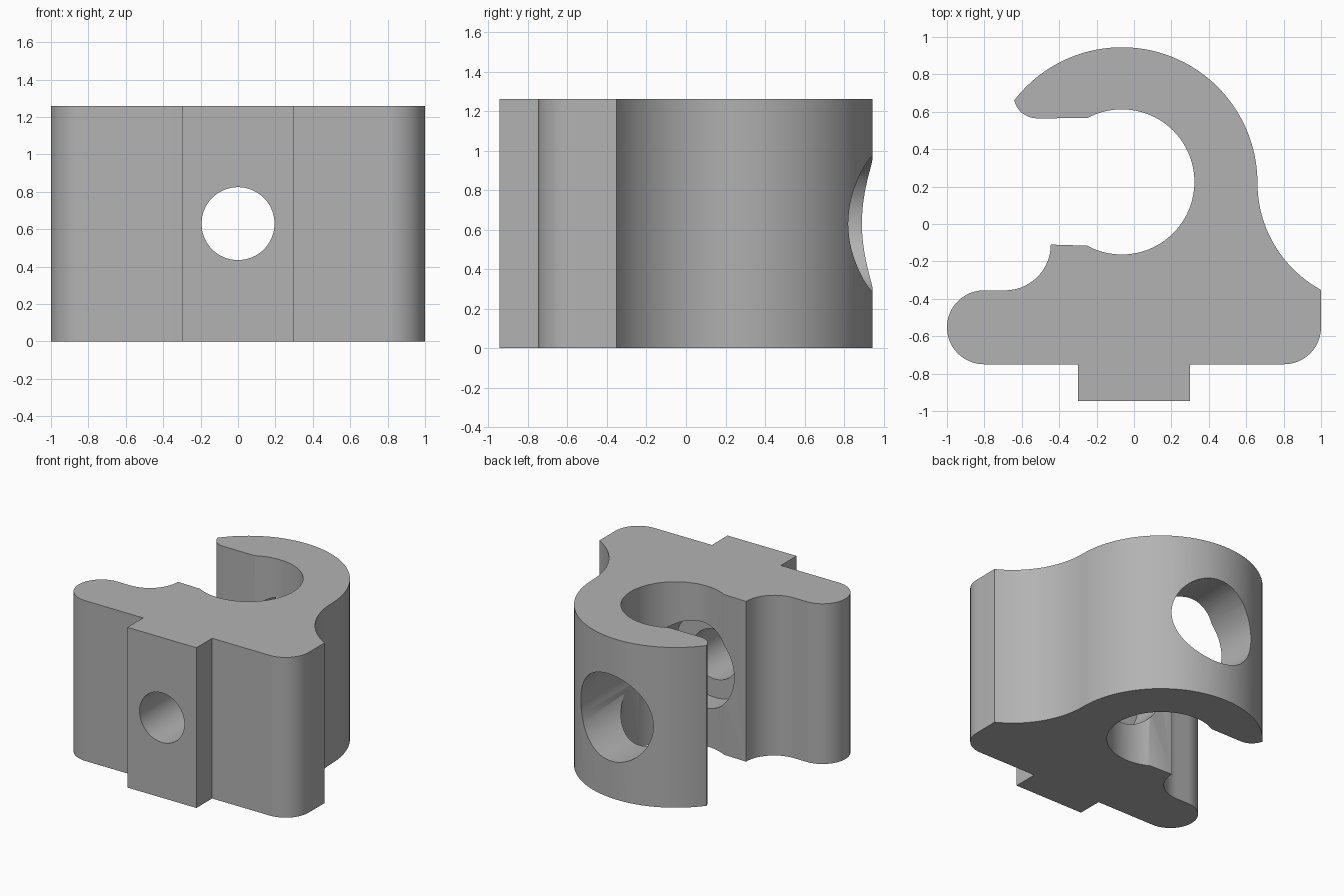
import bpy, bmesh
from math import cos, sin, radians, pi

cube = bpy.data.objects.get("Cube")
if cube:
    bpy.data.objects.remove(cube, do_unlink=True)

HEIGHT = 1.26
grey = bpy.data.materials.new("plain grey")
grey.use_nodes = True
grey.diffuse_color = (0.45, 0.45, 0.45, 1)
grey.node_tree.nodes["Principled BSDF"].inputs["Base Color"].default_value = (0.45, 0.45, 0.45, 1)


def arc(cx, cy, r, start, end, steps):
    angles = [radians(start + (end - start) * i / steps) for i in range(steps + 1)]
    return [(cx + r * cos(a), cy + r * sin(a)) for a in angles]


def make_object(name, bm):
    bmesh.ops.recalc_face_normals(bm, faces=bm.faces)
    mesh = bpy.data.meshes.new(name)
    bm.to_mesh(mesh)
    bm.free()
    mesh.materials.append(grey)
    obj = bpy.data.objects.new(name, mesh)
    bpy.context.collection.objects.link(obj)
    return obj


def drill(target, name, radius, y0, y1):
    # Cylinder along y, subtracted from the target
    bm = bmesh.new()
    bmesh.ops.create_cone(bm, cap_ends=True, segments=64,
                          radius1=radius, radius2=radius, depth=y1 - y0)
    cutter = make_object(name, bm)
    cutter.rotation_euler.x = pi / 2
    cutter.location = (0, (y0 + y1) / 2, HEIGHT / 2)
    cutter.hide_render = True
    mod = target.modifiers.new(name, "BOOLEAN")
    mod.operation = "DIFFERENCE"
    mod.solver = "EXACT"
    mod.object = cutter
    bpy.context.view_layer.objects.active = target
    bpy.ops.object.modifier_apply(modifier=mod.name)
    bpy.data.objects.remove(cutter, do_unlink=True)


# Outline of the clip, counter-clockwise from the front key
outline = [(-0.3, -0.945), (0.3, -0.945), (0.3, -0.75)]
outline += arc(0.8025, -0.5525, 0.1975, -90, 0, 12)          # rounded base corner
outline += arc(1.312, 0.22, 0.652, 241.5, 180, 20)           # flared side
outline += arc(-0.065, 0.22, 0.725, 0, 142.6, 48)[1:]        # outer hook
outline += arc(-0.52, 0.688, 0.123, 193, 270, 10)[1:]        # hook lip
outline += arc(-0.065, 0.225, 0.388, 118.5, -118.5, 64)      # round seat
outline += arc(-0.69, -0.11, 0.245, 0, -90, 14)              # concave shoulder
outline += arc(-0.8025, -0.5525, 0.1975, 90, 270, 24)        # rounded foot
outline += [(-0.3, -0.75)]

# Clip body: outline raised to full height
bm = bmesh.new()
base = bm.faces.new([bm.verts.new((x, y, 0)) for x, y in outline])
raised = bmesh.ops.extrude_face_region(bm, geom=[base], use_keep_orig=True)
top = [v for v in raised["geom"] if isinstance(v, bmesh.types.BMVert)]
bmesh.ops.translate(bm, verts=top, vec=(0, 0, HEIGHT))
body = make_object("clip_body", bm)

# Screw hole and the wider access bore behind it
drill(body, "access_bore", 0.34, -0.36, 1.2)
drill(body, "screw_hole", 0.195, -1.2, 0)

bpy.ops.object.select_all(action="DESELECT")
body.select_set(True)
bpy.context.view_layer.objects.active = body
bpy.ops.object.shade_smooth_by_angle(angle=radians(25))
